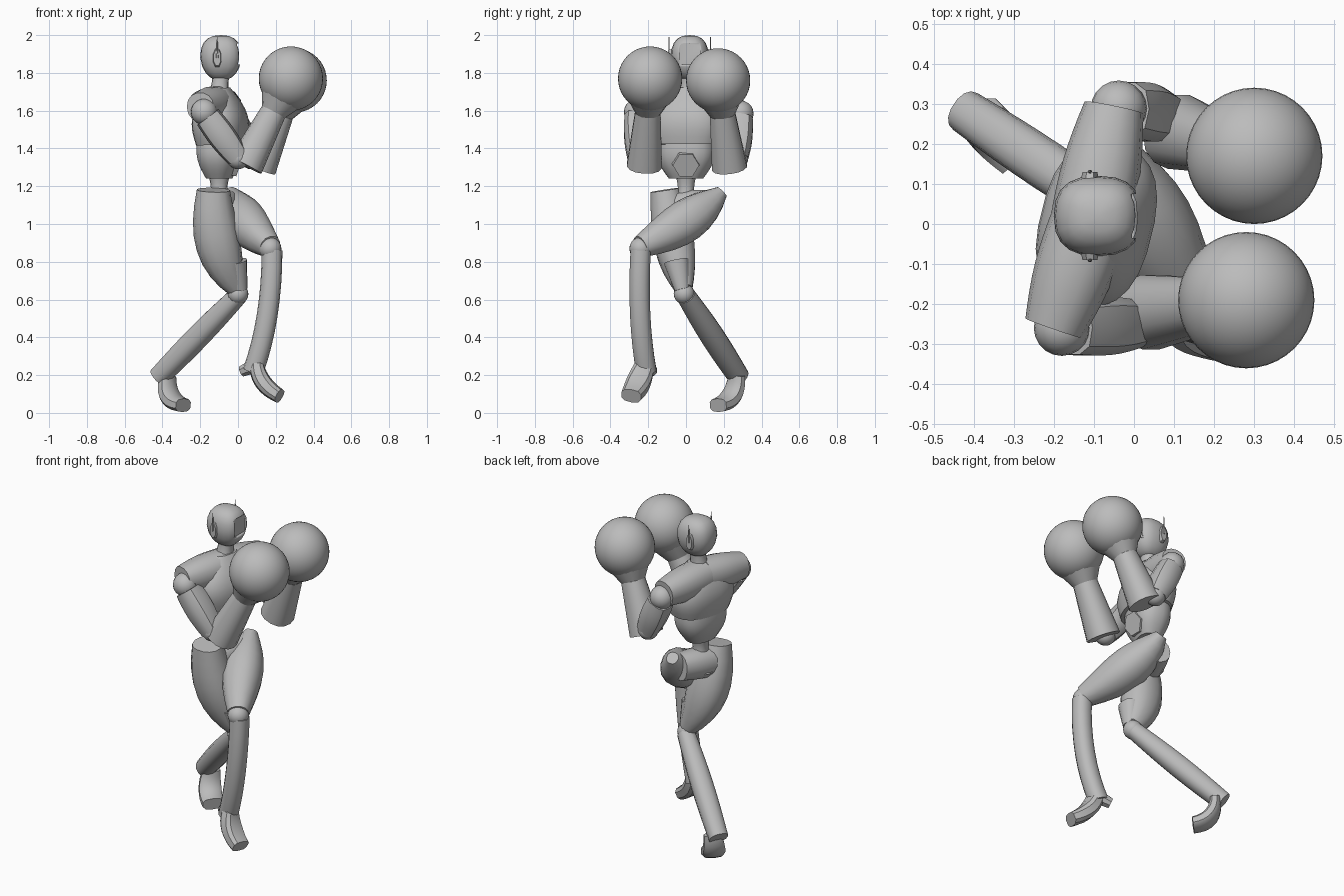
import bpy, bmesh
from math import cos, sin, pi, copysign
from mathutils import Vector

default_cube = bpy.data.objects.get("Cube")
if default_cube:
    bpy.data.objects.remove(default_cube)

grey = bpy.data.materials.new("plain grey")
grey.use_nodes = True
grey.diffuse_color = (.5, .5, .5, 1)
grey.node_tree.nodes["Principled BSDF"].inputs["Base Color"].default_value = grey.diffuse_color

RIGHTWARD = Vector((1, 0, 0))
SIDEWAYS = Vector((0, 1, 0))
UPWARD = Vector((0, 0, 1))
SHOULDER_LINE = Vector((.25, 1, 0))


def finish(ob, name):
    ob.name = ob.data.name = name
    ob.data.materials.append(grey)
    bpy.ops.object.shade_smooth_by_angle(angle=pi / 5)
    return ob


def bend_point(path, t):
    """Point on the Bezier curve whose control points are path."""
    points = [Vector(p) for p in path]
    while len(points) > 1:
        points = [a.lerp(b, t) for a, b in zip(points, points[1:])]
    return points[0]


def soft(value, squareness):
    """Push a sine or cosine outward to make a squarer section."""
    return copysign(abs(value) ** squareness, value)


def tube(name, path, start, end, swell=0, flat=1, side=SIDEWAYS, sides=14, squareness=.9, steps=8):
    """Closed tube along a bent path, swelling in the middle, with an oval section."""
    bm = bmesh.new()
    loops = []
    for step in range(steps + 1):
        t = step / steps
        centre = bend_point(path, t)
        along = (bend_point(path, t + .01) - bend_point(path, t - .01)).normalized()
        u = (side - along * side.dot(along)).normalized()
        v = along.cross(u) * flat
        radius = start + (end - start) * t + swell * sin(pi * t)
        loop = []
        for k in range(sides):
            angle = 2 * pi * (k + .5) / sides
            offset = u * soft(cos(angle), squareness) + v * soft(sin(angle), squareness)
            loop.append(bm.verts.new(centre + offset * radius))
        loops.append(loop)
    for lower, upper in zip(loops, loops[1:]):
        for k in range(sides):
            bm.faces.new((lower[k - 1], lower[k], upper[k], upper[k - 1]))
    bm.faces.new(loops[0])
    bm.faces.new(loops[-1])
    bmesh.ops.recalc_face_normals(bm, faces=bm.faces)
    mesh = bpy.data.meshes.new(name)
    bm.to_mesh(mesh)
    bm.free()
    ob = bpy.data.objects.new(name, mesh)
    bpy.context.collection.objects.link(ob)
    bpy.ops.object.select_all(action='DESELECT')
    ob.select_set(True)
    bpy.context.view_layer.objects.active = ob
    return finish(ob, name)


def ball(name, centre, radius, segments=20):
    bpy.ops.mesh.primitive_uv_sphere_add(
        segments=segments, ring_count=segments // 2, radius=radius, location=centre)
    return finish(bpy.context.object, name)


# Head: a squared egg, narrower at the jaw, flattened at the face
head_centre = Vector((-.09, .02, 1.88))
head = ball("head", head_centre, 1)
for vert in head.data.vertices:
    jaw = 1 + .2 * min(vert.co.z, 0)
    vert.co.x = min(soft(vert.co.x, .8) * .11 * jaw, .1)
    vert.co.y = soft(vert.co.y, .8) * .1 * jaw
    vert.co.z = soft(vert.co.z, .8) * .12

# Recessed visor
bpy.ops.mesh.primitive_cube_add(size=.11, location=head_centre + RIGHTWARD * .14 + UPWARD * .02)
cutter = finish(bpy.context.object, "visor_cutter")
cutter.hide_render = cutter.hide_viewport = True
visor = head.modifiers.new("visor", 'BOOLEAN')
visor.operation = 'DIFFERENCE'
visor.object = cutter

# Ears with antennas
for name, direction in (("left", SIDEWAYS), ("right", -SIDEWAYS)):
    ear = head_centre + direction * .09 - RIGHTWARD * .02
    tip = ear + direction * .02
    tube(name + "_ear", (ear, tip), start=.024, end=.02, flat=2.2, side=RIGHTWARD, sides=8, steps=1)
    tube(name + "_antenna", (tip, tip + UPWARD * .11), start=.006, end=.002, sides=6, steps=1)

# Trunk
tube("neck", ((-.1, .01, 1.68), (-.09, .02, 1.8)), start=.055, end=.045, swell=-.005)
tube("chest", ((-.09, 0, 1.42), (-.1, 0, 1.72)), start=.18, end=.08, swell=.07,
     flat=.68, side=SHOULDER_LINE, sides=24, squareness=.8)
tube("abdomen", ((-.1, 0, 1.24), (-.1, 0, 1.43)), start=.09, end=.155, swell=.025,
     flat=.72, side=SHOULDER_LINE, sides=20, squareness=.8)
tube("waist", ((-.1, 0, 1.05), (-.1, 0, 1.27)), start=.09, end=.06, swell=-.03)
tube("belly_plate", ((-.05, 0, 1.33), (.01, 0, 1.31)), start=.08, end=.07,
     side=UPWARD, sides=6, squareness=1, steps=1)
tube("pelvis", ((-.14, -.1, 1.08), (-.05, .14, 1.1)), start=.08, end=.08, swell=.01, side=UPWARD)

# Arms: shoulder, elbow, forearm root, glove centre
arms = {
    "right": ((-.2, -.26, 1.62), (0, -.25, 1.35), (.04, -.22, 1.31), (.28, -.19, 1.77)),
    "left": ((-.05, .29, 1.61), (.07, .27, 1.35), (.11, .23, 1.3), (.3, .17, 1.76)),
}
for name, joints in arms.items():
    shoulder, elbow, root, hand = map(Vector, joints)
    upper = (shoulder, elbow)
    fore = (root, hand)
    tube(name + "_sleeve", ((-.11, 0, 1.63), shoulder), start=.1, end=.075, swell=.01, side=UPWARD)
    ball(name + "_shoulder", bend_point(upper, .1), .07)
    tube(name + "_upper_arm", (bend_point(upper, .2), elbow), start=.07, end=.06,
         swell=.01, sides=10, squareness=.75)
    ball(name + "_elbow", elbow, .06)
    tube(name + "_forearm", (root, bend_point(fore, .7)), start=.095, end=.065)
    tube(name + "_cuff", (bend_point(fore, .6), bend_point(fore, .8)), start=.065, end=.12)
    ball(name + "_glove", hand, .17, segments=40)

# Right leg, trailing behind
tube("right_thigh", ((-.13, -.11, 1.18), (-.14, -.06, .85), (0, -.01, .65)),
     start=.08, end=.045, swell=.045, flat=1.1)
tube("right_knee_guard", ((-.02, -.05, .8), (.01, -.02, .65)), start=.07, end=.04)
ball("right_knee", (0, -.01, .63), .055)
tube("right_shin", ((0, 0, .62), (-.42, .28, .19)), start=.05, end=.055, swell=.01, side=UPWARD)
tube("right_foot", ((-.37, .27, .2), (-.39, .26, .06), (-.29, .17, .04)),
     start=.05, end=.06, swell=.01, flat=.6, side=RIGHTWARD + SIDEWAYS, sides=10, squareness=.7)

# Left leg, crossing in front
tube("left_thigh", ((-.04, .19, 1.17), (0, .04, 1.02), (.17, -.24, .88)),
     start=.035, end=.06, swell=.065, side=RIGHTWARD)
ball("left_knee", (.17, -.24, .87), .06)
tube("left_shin", ((.18, -.24, .86), (.18, -.26, .5), (.08, -.21, .22)), start=.055, end=.055)
tube("left_heel", ((.11, -.22, .26), (.02, -.18, .22)), start=.045, end=.03, sides=8)
tube("left_foot", ((.1, -.22, .25), (.11, -.25, .15), (.22, -.29, .09)),
     start=.055, end=.055, swell=.01, flat=.7, sides=10, squareness=.7)
